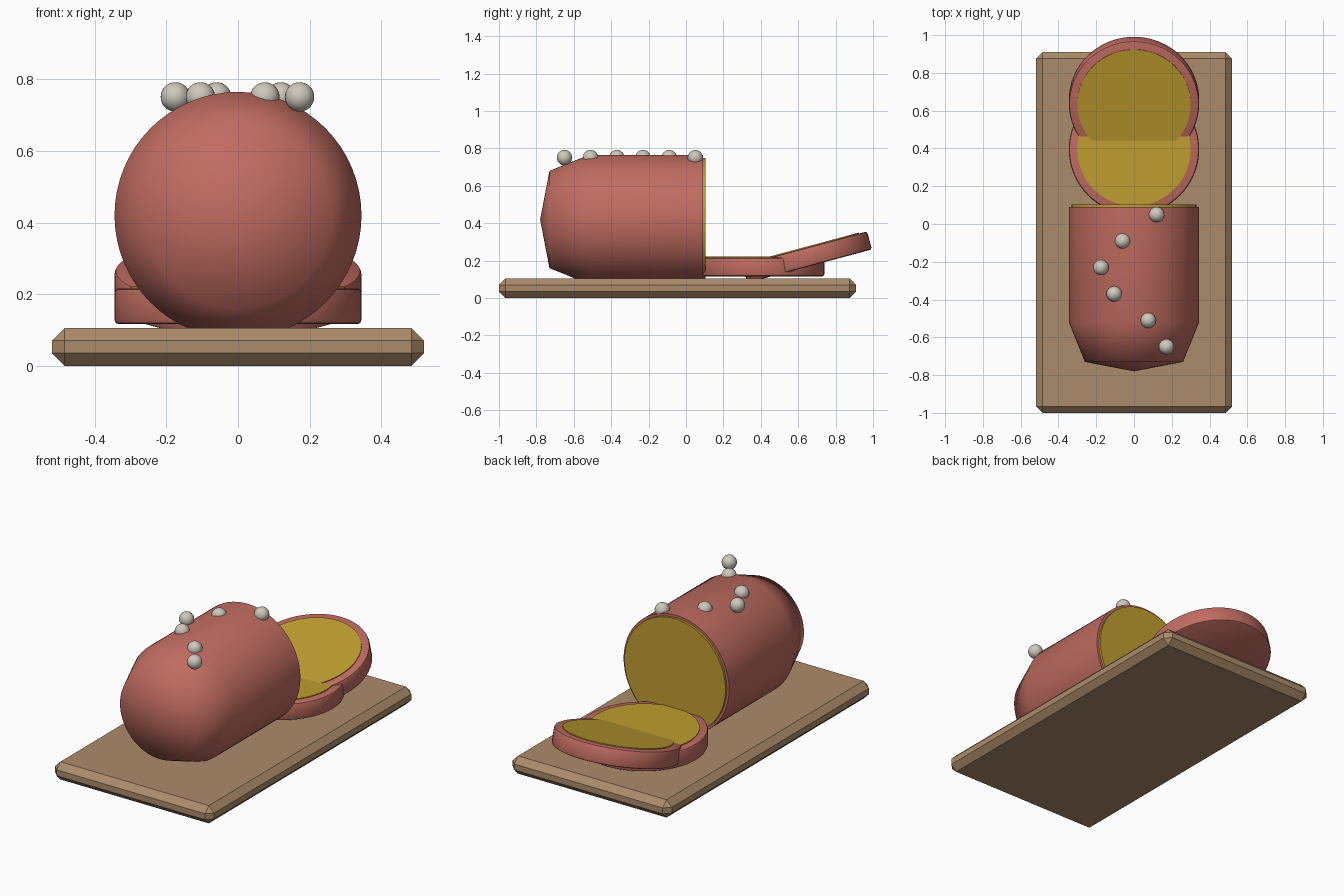
import bpy, bmesh
from math import radians, tau
from mathutils import Matrix

cube = bpy.data.objects.get("Cube")
if cube:
    bpy.data.objects.remove(cube, do_unlink=True)


def material(name, rgb):
    m = bpy.data.materials.new(name)
    m.use_nodes = True
    colour = (*rgb, 1)
    m.diffuse_color = colour
    m.node_tree.nodes["Principled BSDF"].inputs["Base Color"].default_value = colour
    return m


CRUST = material("crust red", (0.53, 0.15, 0.12))
CRUMB = material("crumb yellow", (0.53, 0.34, 0.03))
WOOD = material("board wood", (0.41, 0.26, 0.145))
SEED = material("seed cream", (0.62, 0.58, 0.50))


def finish(name, bm, mat, loc=(0, 0, 0), rot_x=0, smooth=None):
    """Turn a bmesh into a named, coloured object."""
    bmesh.ops.recalc_face_normals(bm, faces=bm.faces)
    mesh = bpy.data.meshes.new(name)
    bm.to_mesh(mesh)
    bm.free()
    mesh.materials.append(mat)
    ob = bpy.data.objects.new(name, mesh)
    bpy.context.collection.objects.link(ob)
    ob.location = loc
    ob.rotation_euler.x = radians(rot_x)
    if smooth:
        bpy.ops.object.select_all(action="DESELECT")
        ob.select_set(True)
        bpy.context.view_layer.objects.active = ob
        bpy.ops.object.shade_smooth_by_angle(angle=radians(smooth))
    return ob


def lathe(name, profile, mat, loc=(0, 0, 0), rot_x=0, smooth=40):
    """Spin a (radius, height) profile about its own z axis."""
    bm = bmesh.new()
    verts = [bm.verts.new((r, 0, h)) for r, h in profile]
    edges = [bm.edges.new(pair) for pair in zip(verts, verts[1:])]
    bmesh.ops.spin(bm, geom=verts + edges, cent=(0, 0, 0), axis=(0, 0, 1),
                   angle=tau, steps=64)
    bmesh.ops.remove_doubles(bm, verts=bm.verts, dist=0.0001)
    return finish(name, bm, mat, loc, rot_x, smooth)


def disc(name, radius, low, high, mat, loc, rot_x=0, soft=0.0):
    """Flat round slab, optionally with a softened rim."""
    rim = [(radius, low), (radius, high)]
    if soft:
        rim = [(radius - soft, low), (radius - soft * 0.3, low + soft * 0.3),
               (radius, low + soft), (radius, high - soft),
               (radius - soft * 0.3, high - soft * 0.3), (radius - soft, high)]
    return lathe(name, [(0, low), *rim, (0, high)], mat, loc, rot_x)


# Chamfered cutting board
bm = bmesh.new()
bmesh.ops.create_cube(bm, size=1, matrix=Matrix.Diagonal((1.04, 1.91, 0.105, 1)))
bmesh.ops.bevel(bm, geom=bm.edges[:], offset=0.035, offset_type="OFFSET",
                segments=1, affect="EDGES", profile=0.5)
finish("cutting_board", bm, WOOD, (0, -0.045, 0.0525))

# Loaf with a blunt tapered front end and a cut rear face
LOAF_Z = 0.42
lathe("loaf_crust", [(0, -0.78), (0.26, -0.73), (0.345, -0.52), (0.345, 0.09), (0, 0.09)],
      CRUST, (0, 0, LOAF_Z), -90, 60)
disc("loaf_cut_face", 0.33, 0.08, 0.103, CRUMB, (0, 0, LOAF_Z), -90)

# Two fallen slices: one flat, one leaning on it
for label, loc, tilt in (("flat", (0, 0.395, 0.166), 0),
                         ("leaning", (0, 0.648, 0.219), 15)):
    disc(label + "_slice_crust", 0.345, -0.05, 0.05, CRUST, loc, tilt, soft=0.012)
    disc(label + "_slice_crumb", 0.30, 0.04, 0.055, CRUMB, loc, tilt)

# Seeds scattered along the top of the loaf
seed_spots = [(0.12, 0.05), (-0.06, -0.09), (-0.175, -0.23),
              (-0.105, -0.37), (0.075, -0.51), (0.172, -0.65)]
for i, (x, y) in enumerate(seed_spots, 1):
    bm = bmesh.new()
    bmesh.ops.create_uvsphere(bm, u_segments=24, v_segments=16, radius=0.041)
    finish(f"seed_{i}", bm, SEED, (x, y, 0.751), smooth=60)
